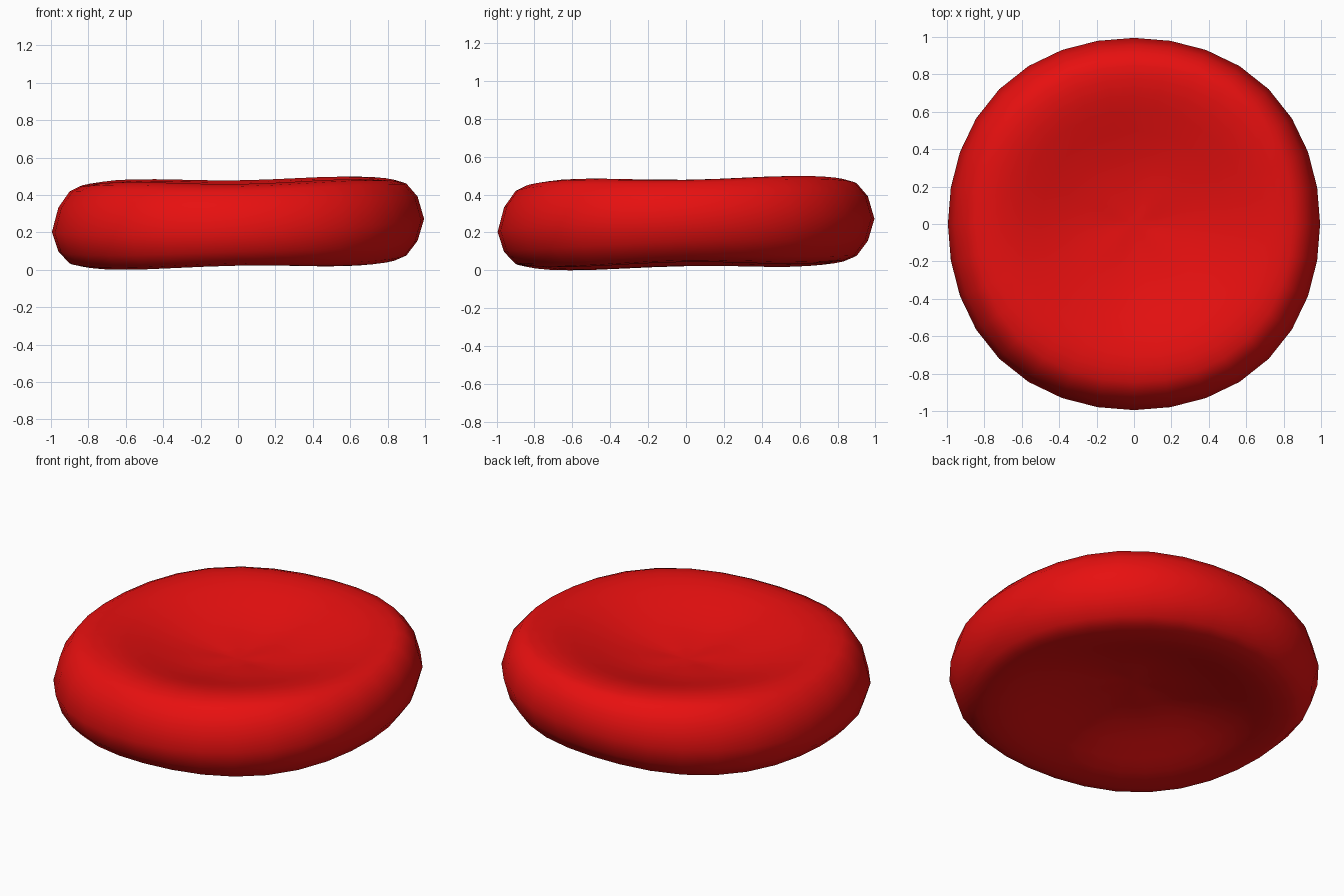
import bpy, bmesh, math

if "Cube" in bpy.data.objects:
    bpy.data.objects.remove(bpy.data.objects["Cube"])

SEGMENTS = 32
MID = 0.25

# Half profile: (radius, half thickness), from the dimple centre to the rim edge
PROFILE = [(0.12, 0.078), (0.25, 0.092), (0.38, 0.118), (0.50, 0.152),
           (0.61, 0.185), (0.70, 0.208), (0.78, 0.217), (0.85, 0.212),
           (0.905, 0.192), (0.965, 0.118)]
CENTRE_HALF = 0.072


def cell_point(radius, height, angle):
    """Slightly squared disc whose outer rim tips up along the diagonal."""
    square = (1 - math.cos(4 * angle)) / 2
    r = radius * (0.995 + 0.024 * square)
    x, y = r * math.cos(angle), r * math.sin(angle)
    warp = 0.035 * (x + y) * radius ** 4
    return x, y, MID + height * (1 + 0.07 * square) + warp - 0.012 * radius ** 6


bm = bmesh.new()
rows = PROFILE + [(1.0, -0.005)] + [(r, -h) for r, h in reversed(PROFILE)]
rings = [[bm.verts.new(cell_point(r, h, math.tau * i / SEGMENTS))
          for i in range(SEGMENTS)] for r, h in rows]
for a, b in zip(rings, rings[1:]):
    for i in range(SEGMENTS):
        j = (i + 1) % SEGMENTS
        bm.faces.new((a[i], b[i], b[j], a[j]))

# Close both dimples with a fan
for ring, h in ((rings[0], CENTRE_HALF), (rings[-1], -CENTRE_HALF)):
    centre = bm.verts.new((0, 0, MID + h))
    for i in range(SEGMENTS):
        bm.faces.new((centre, ring[i], ring[(i + 1) % SEGMENTS]))
bmesh.ops.recalc_face_normals(bm, faces=bm.faces)

# Stand the cell on the ground
low = min(v.co.z for v in bm.verts)
bmesh.ops.translate(bm, verts=bm.verts, vec=(0, 0, -low))
for f in bm.faces:
    f.smooth = True

mesh = bpy.data.meshes.new("blood_cell")
bm.to_mesh(mesh)
bm.free()
cell = bpy.data.objects.new("blood_cell", mesh)
bpy.context.collection.objects.link(cell)

red = bpy.data.materials.new("red")
red.diffuse_color = (0.8, 0.005, 0.005, 1)
red.use_nodes = True
red.node_tree.nodes["Principled BSDF"].inputs["Base Color"].default_value = red.diffuse_color
mesh.materials.append(red)
